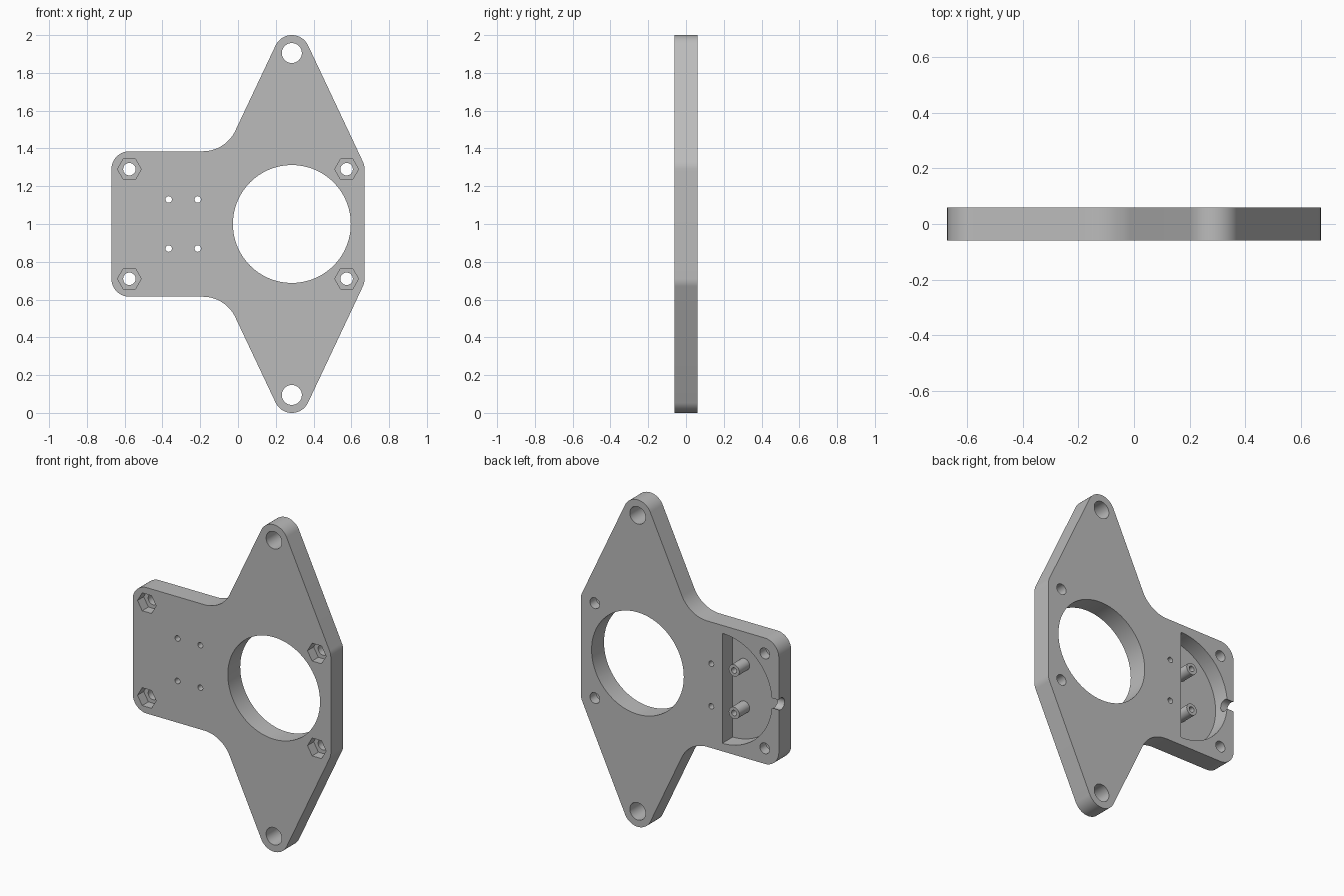
import bpy
import bmesh
from math import cos, sin, pi, radians
from mathutils import Matrix, Vector

cube = bpy.data.objects.get("Cube")
if cube:
    bpy.data.objects.remove(cube, do_unlink=True)

HALF = 0.06            # half the plate thickness
OVER = 0.1             # cutters reach past the plate
FLOOR = -0.04          # bottom of the rear pocket

grey = bpy.data.materials.new("plain grey")
grey.use_nodes = True
grey.diffuse_color = (0.5, 0.5, 0.5, 1)
grey.node_tree.nodes["Principled BSDF"].inputs["Base Color"].default_value = (0.5, 0.5, 0.5, 1)


def arc(cx, cz, r, start, end, steps=16):
    """Points along an arc, angles in degrees."""
    angles = [radians(start + (end - start) * i / steps) for i in range(steps + 1)]
    return [(cx + r * cos(a), cz + r * sin(a)) for a in angles]


def circle(cx, cz, r, sides=48):
    return arc(cx, cz, r, 0, 360, sides)[:-1]


def prism(name, outline, y0, y1):
    """Extrude an x-z outline from y0 to y1."""
    bm = bmesh.new()
    face = bm.faces.new([bm.verts.new((x, y0, z)) for x, z in outline])
    side = bmesh.ops.extrude_face_region(bm, geom=[face])["geom"]
    moved = [v for v in side if isinstance(v, bmesh.types.BMVert)]
    bmesh.ops.translate(bm, verts=moved, vec=Vector((0, y1 - y0, 0)))
    bmesh.ops.recalc_face_normals(bm, faces=bm.faces)
    mesh = bpy.data.meshes.new(name)
    bm.to_mesh(mesh)
    bm.free()
    mesh.materials.append(grey)
    obj = bpy.data.objects.new(name, mesh)
    bpy.context.collection.objects.link(obj)
    return obj


def cut(target, cutter):
    """Subtract the cutter and remove it."""
    mod = target.modifiers.new("cut", 'BOOLEAN')
    mod.operation = 'DIFFERENCE'
    mod.solver = 'EXACT'
    mod.object = cutter
    bpy.context.view_layer.objects.active = target
    bpy.ops.object.modifier_apply(modifier=mod.name)
    bpy.data.objects.remove(cutter, do_unlink=True)


def drill(target, x, z, r, sides=32):
    cut(target, prism("hole_cutter", circle(x, z, r, sides), -OVER, OVER))


# Plate outline: upper half, then its mirror about z = 1
SLOPE = 25.26
upper = (arc(0.575, 1.29, 0.095, 0, SLOPE, 6)
         + arc(0.285, 1.905, 0.095, SLOPE, 180 - SLOPE, 24)
         + arc(-0.186, 1.575, 0.19, -SLOPE, -90)
         + arc(-0.575, 1.29, 0.095, 90, 180))
lower = [(x, 2 - z) for x, z in reversed(upper)]
plate = prism("mounting_plate", upper + lower, -HALF, HALF)

# Large opening and the two ear holes
drill(plate, 0.285, 1, 0.312, 96)
for z in (0.095, 1.905):
    drill(plate, 0.285, z, 0.053, 40)

# Corner bolt holes with hexagonal nut recesses in the front
for x in (-0.575, 0.575):
    for z in (0.71, 1.29):
        drill(plate, x, z, 0.033)
        cut(plate, prism("nut_cutter", circle(x, z, 0.063, 6), -OVER, 0.0))

# Half-round pocket in the back
cut(plate, prism("pocket_cutter", arc(-0.288, 1, 0.336, 90, 270, 48), FLOOR, OVER))

# Cable channel from the pocket to the left edge
channel = prism("channel_cutter", circle(0, 0, 0.036, 32), 0, 0.2)
channel.data.transform(Matrix.Translation((-0.75, 0.04, 1)) @ Matrix.Rotation(-pi / 2, 4, 'Z'))
cut(plate, channel)

# Small screw holes and the standoffs inside the pocket
parts = [plate]
for z, label in ((0.87, "lower"), (1.13, "upper")):
    for x in (-0.367, -0.213):
        drill(plate, x, z, 0.017, 24)
    post = prism(label + "_standoff", circle(-0.367, z, 0.036, 32), FLOOR, HALF)
    drill(post, -0.367, z, 0.017, 24)
    parts.append(post)

# Smooth the curved walls, keep the edges sharp
bpy.ops.object.select_all(action='DESELECT')
for obj in parts:
    obj.select_set(True)
bpy.context.view_layer.objects.active = plate
bpy.ops.object.shade_smooth_by_angle(angle=radians(20))
